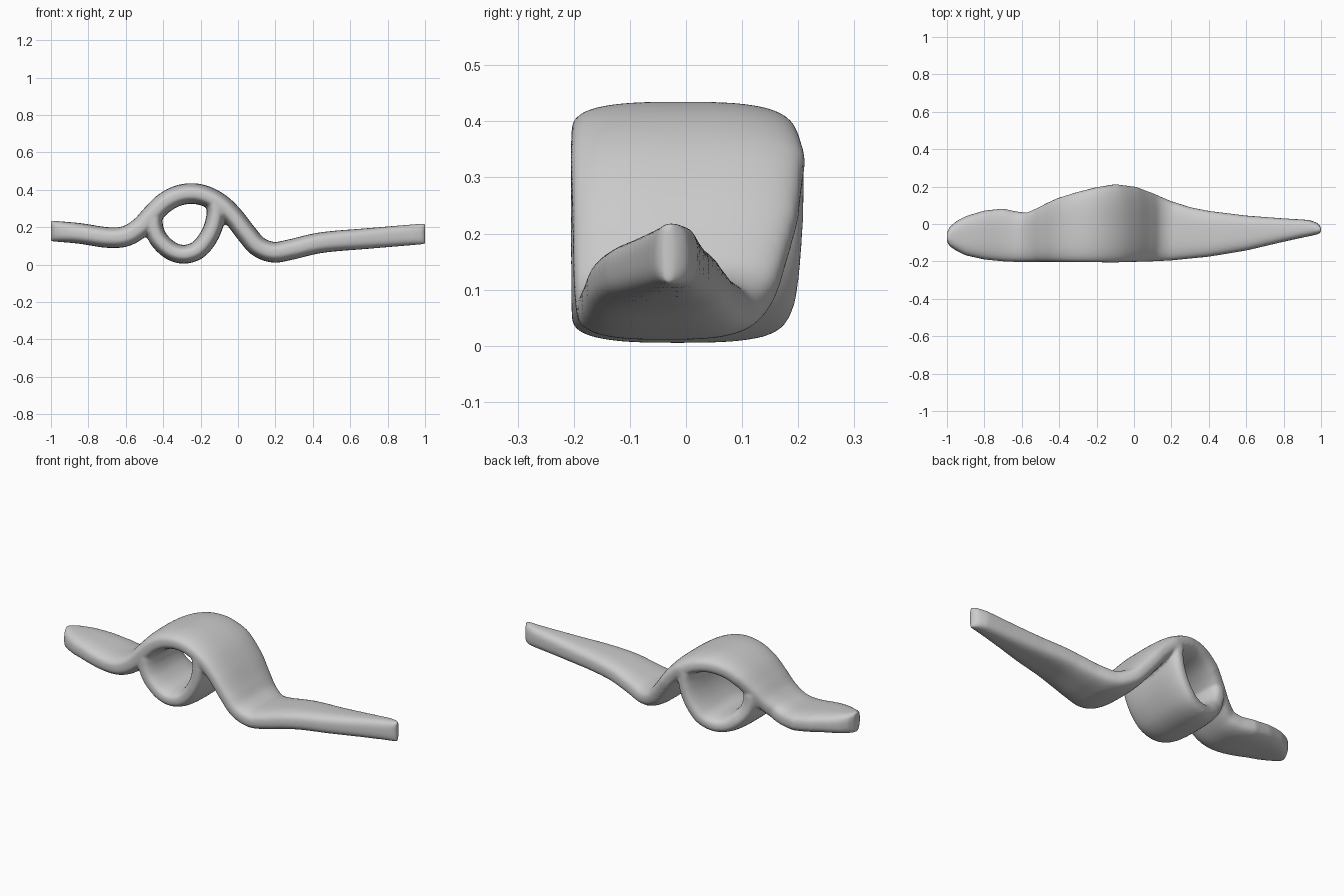
import bpy, bmesh, math
from mathutils import Vector
from mathutils.geometry import interpolate_bezier

if "Cube" in bpy.data.objects:
    bpy.data.objects.remove(bpy.data.objects["Cube"])

grey = bpy.data.materials.new("warm_grey")
grey.diffuse_color = (0.6, 0.6, 0.6, 1)
grey.use_nodes = True
grey.node_tree.nodes["Principled BSDF"].inputs["Base Color"].default_value = grey.diffuse_color

# centre lines in the x-z plane
STRAP = [(-1, .18), (-.85, .167), (-.7, .145), (-.6, .152), (-.52, .2), (-.46, .265),
         (-.4, .325), (-.33, .365), (-.25, .38), (-.17, .365), (-.09, .32), (-.02, .25),
         (.05, .16), (.11, .095), (.19, .066), (.28, .08), (.45, .118), (.7, .14), (1, .165)]
CRADLE = [(-.455, .25), (-.448, .19), (-.42, .13), (-.36, .075), (-.29, .055),
          (-.22, .075), (-.168, .13), (-.133, .2), (-.118, .27), (-.12, .32)]
# plan outline: x, front y, back y
PLAN = [(-1, -.095, -.045), (-.985, -.12, -.015), (-.95, -.143, .015), (-.9, -.168, .042),
        (-.8, -.19, .072), (-.7, -.2, .083), (-.63, -.203, .067), (-.57, -.203, .06),
        (-.5, -.203, .09), (-.4, -.203, .14), (-.3, -.204, .172), (-.2, -.205, .197),
        (-.1, -.206, .213), (0, -.203, .2), (.1, -.2, .163), (.2, -.195, .122),
        (.3, -.185, .09), (.4, -.175, .07), (.6, -.142, .045), (.8, -.095, .03),
        (.9, -.073, .024), (.95, -.063, .02), (.985, -.054, .002), (1, -.044, -.018)]


def curve(points, steps=10):
    """Smooth line through the points."""
    p = [Vector(q) for q in points]
    p = [2 * p[0] - p[1]] + p + [2 * p[-1] - p[-2]]
    out = []
    for a, b, c, d in zip(p, p[1:], p[2:], p[3:]):
        for i in range(steps):
            t = i / steps
            out.append(.5 * (2 * b + (c - a) * t + (2 * a - 5 * b + 4 * c - d) * t * t
                             + (3 * b - a - 3 * c + d) * t ** 3))
    return out + [p[-2]]


def span(x):
    x = max(-1, min(1, x))
    for (x0, f0, b0), (x1, f1, b1) in zip(PLAN, PLAN[1:]):
        if x <= x1:
            t = (x - x0) / (x1 - x0)
            return f0 + (f1 - f0) * t, b0 + (b1 - b0) * t


def sweep(bm, points, half, sides=40):
    """Sweep a rounded band section along the line."""
    line, rings = curve(points), []
    # extra stations close to both ends
    line = ([line[0], line[0].lerp(line[1], .5)] + line[1:-1]
            + [line[-2].lerp(line[-1], .5), line[-1]])
    for i, c in enumerate(line):
        tan = (line[min(i + 1, len(line) - 1)] - line[max(i - 1, 0)]).normalized()
        if abs(c.x) > .97:
            tan = Vector((1, 0))
        front, back = span(c.x)
        mid, wide = (front + back) / 2, (back - front) / 2
        n = Vector((-tan.y, tan.x))
        ring = []
        for k in range(sides):
            a = 2 * math.pi * k / sides
            u = math.copysign(abs(math.cos(a)) ** .68, math.cos(a))
            v = math.copysign(abs(math.sin(a)) ** .68, math.sin(a))
            q = c + n * half * v
            ring.append(bm.verts.new((q.x, mid + wide * u, q.y)))
        rings.append(ring)
    for r, s in zip(rings, rings[1:]):
        for k in range(sides):
            j = (k + 1) % sides
            bm.faces.new((r[k], r[j], s[j], s[k]))
    bm.faces.new(rings[0][::-1])
    bm.faces.new(rings[-1])


# strap and cradle fused into one soft body
bm = bmesh.new()
sweep(bm, STRAP, .055)
sweep(bm, CRADLE, .05)
bmesh.ops.recalc_face_normals(bm, faces=bm.faces)
mesh = bpy.data.meshes.new("looped_strap")
bm.to_mesh(mesh)
bm.free()
body = bpy.data.objects.new("looped_strap", mesh)
bpy.context.collection.objects.link(body)
mesh.materials.append(grey)
fuse = body.modifiers.new("fuse", 'REMESH')
fuse.mode = 'VOXEL'
fuse.voxel_size = .008
fuse.use_smooth_shade = True
soften = body.modifiers.new("soften", 'SMOOTH')
soften.factor = .5
soften.iterations = 6
for p in mesh.polygons:
    p.use_smooth = True
